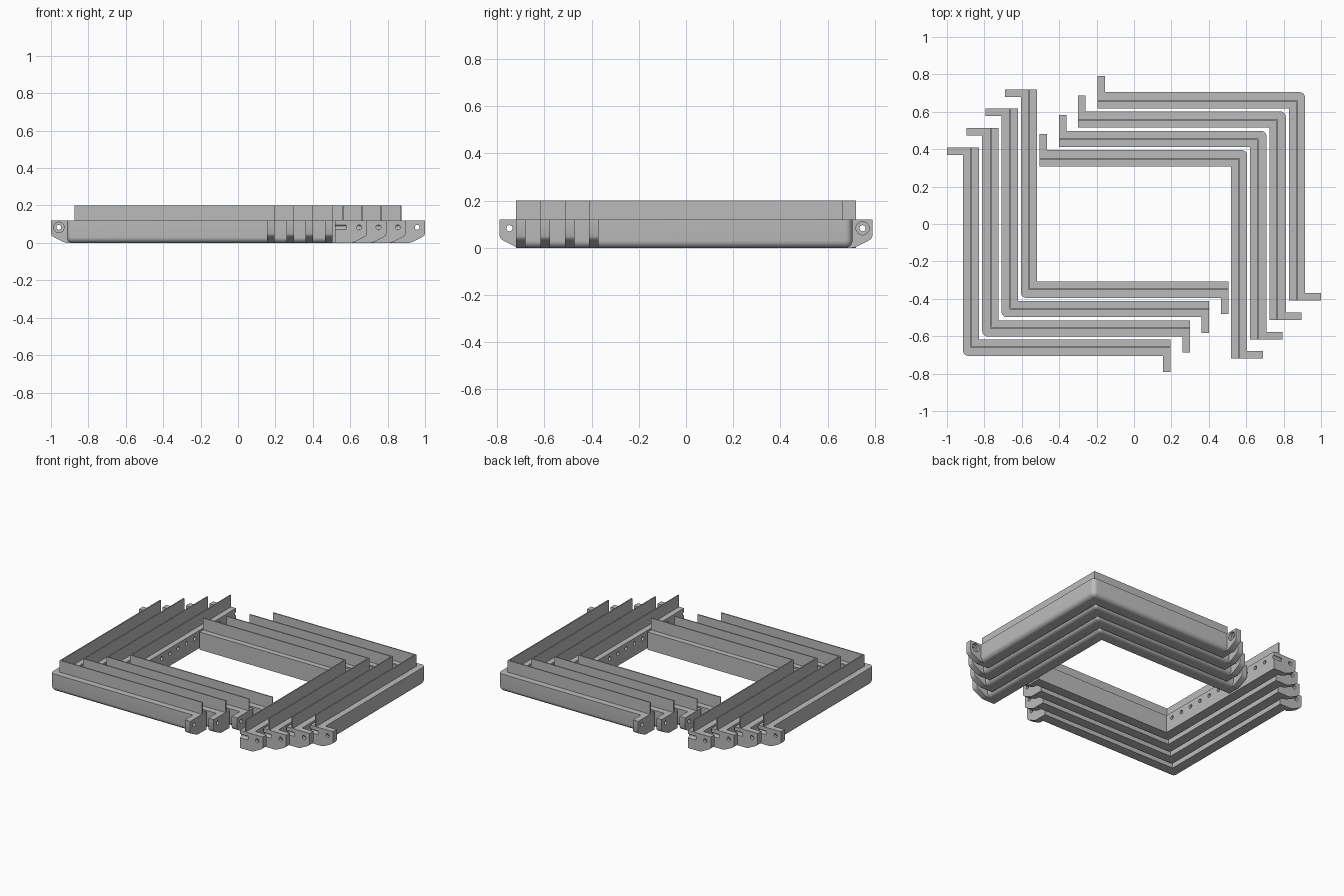
import bpy
import bmesh
from math import pi, sin, cos, radians
from mathutils import Matrix, Vector

if "Cube" in bpy.data.objects:
    bpy.data.objects.remove(bpy.data.objects["Cube"])

# Main dimensions of one angled bracket, measured from its outer corner
LEN_X, LEN_Y = 1.11, 1.115
WIDTH, TOP, FIN_TOP = 0.087, 0.12, 0.2
ROUND = 0.03
TAB_OUT, TAB_THICK = 0.085, 0.04
STEP = 0.1033
ARC = [i * pi / 12 for i in range(7)]

grey = bpy.data.materials.new("plain grey")
grey.use_nodes = True
colour = (0.5, 0.5, 0.5, 1)
grey.diffuse_color = colour
grey.node_tree.nodes["Principled BSDF"].inputs["Base Color"].default_value = colour


def make_object(name, bm):
    bmesh.ops.recalc_face_normals(bm, faces=bm.faces)
    mesh = bpy.data.meshes.new(name)
    bm.to_mesh(mesh)
    bm.free()
    mesh.materials.append(grey)
    obj = bpy.data.objects.new(name, mesh)
    bpy.context.collection.objects.link(obj)
    return obj


def activate(obj):
    bpy.ops.object.select_all(action='DESELECT')
    obj.select_set(True)
    bpy.context.view_layer.objects.active = obj


def cut(target, cutter):
    cutter.hide_render = True
    mod = target.modifiers.new("holes", 'BOOLEAN')
    mod.operation, mod.solver, mod.object = 'DIFFERENCE', 'EXACT', cutter
    activate(target)
    bpy.ops.object.modifier_apply(modifier=mod.name)
    bpy.data.objects.remove(cutter)


def add_cylinder(bm, centre, axis, radius, depth, sides=24):
    turn = Vector((0, 0, 1)).rotation_difference(Vector(axis)).to_matrix().to_4x4()
    bmesh.ops.create_cone(bm, cap_ends=True, segments=sides, radius1=radius, radius2=radius,
                          depth=depth, matrix=Matrix.Translation(centre) @ turn)


def make_arms():
    # Cross-section: rounded outer bottom edge, flat ledge and thin upright fin
    profile = [(ROUND * (1 - cos(a)), ROUND * (1 - sin(a))) for a in ARC]
    profile += [(WIDTH, 0), (WIDTH, TOP), (0.05, TOP), (0.05, FIN_TOP),
                (0.042, FIN_TOP), (0.042, TOP), (0, TOP)]
    bm = bmesh.new()
    rings = [[bm.verts.new((d, LEN_Y, z)) for d, z in profile]]
    for a in ARC:
        ring = []
        for d, z in profile:
            r = max(ROUND - d, 0)
            c = max(d, ROUND)
            ring.append(bm.verts.new((c - r * cos(a), c - r * sin(a), z)))
        rings.append(ring)
    rings.append([bm.verts.new((LEN_X, d, z)) for d, z in profile])
    n = len(profile)
    for r0, r1 in zip(rings, rings[1:]):
        for i in range(n):
            j = (i + 1) % n
            bm.faces.new((r0[i], r0[j], r1[j], r1[i]))
    bm.faces.new(rings[0])
    bm.faces.new(rings[-1])
    bmesh.ops.remove_doubles(bm, verts=bm.verts, dist=1e-5)
    arms = make_object("bracket", bm)

    # Row of blind holes on the inner side of the long arm, the last halved by its end
    holes = bmesh.new()
    for i in range(12):
        add_cylinder(holes, (WIDTH - 0.01, LEN_Y - i * 0.0886, 0.083), (1, 0, 0), 0.0125, 0.1)
    cut(arms, make_object("hole_cutter", holes))
    return arms


def make_tab(swap):
    # Gusset plate sticking outward at an arm's end
    length = LEN_X if swap else LEN_Y
    place = (lambda o, l, z: (l, o, z)) if swap else (lambda o, l, z: (o, l, z))
    outline = [(0.025, TOP), (-TAB_OUT, TOP), (-TAB_OUT, 0.05), (-0.08, 0.039),
               (-0.07, 0.031), (-0.02, 0.006), (-0.006, 0.001), (0.005, 0), (0.025, 0)]
    bm = bmesh.new()
    sides = [[bm.verts.new(place(o, l, z)) for o, z in outline]
             for l in (length, length - TAB_THICK)]
    for side in sides:
        bm.faces.new(side)
    for i in range(len(outline)):
        j = (i + 1) % len(outline)
        bm.faces.new((sides[0][i], sides[0][j], sides[1][j], sides[1][i]))
    tab = make_object("tab", bm)
    # Bolt hole with a wider recess on the inner face
    axis = place(0, 1, 0)
    for radius, depth, at in ((0.013, 0.2, length), (0.028, 0.04, length - TAB_THICK)):
        hole = bmesh.new()
        add_cylinder(hole, place(-0.043, at, 0.083), axis, radius, depth)
        cut(tab, make_object("bolt_cutter", hole))
    return tab


# One bracket, joined with its two end tabs
bracket = make_arms()
tabs = [make_tab(False), make_tab(True)]
activate(bracket)
for tab in tabs:
    tab.select_set(True)
bpy.ops.object.join()
bpy.ops.object.shade_smooth_by_angle(angle=radians(35))

# Four nested brackets at one corner, and the same four turned half way round
shared = bracket.data
bpy.data.objects.remove(bracket)
for side, angle in (("left", pi), ("right", 0)):
    for k in range(4):
        obj = bpy.data.objects.new(f"{side}_bracket_{k + 1}", shared)
        shift = Matrix.Translation((-0.915 + STEP * k, -0.705 + STEP * k, 0))
        obj.matrix_world = Matrix.Rotation(angle, 4, 'Z') @ shift
        bpy.context.collection.objects.link(obj)
